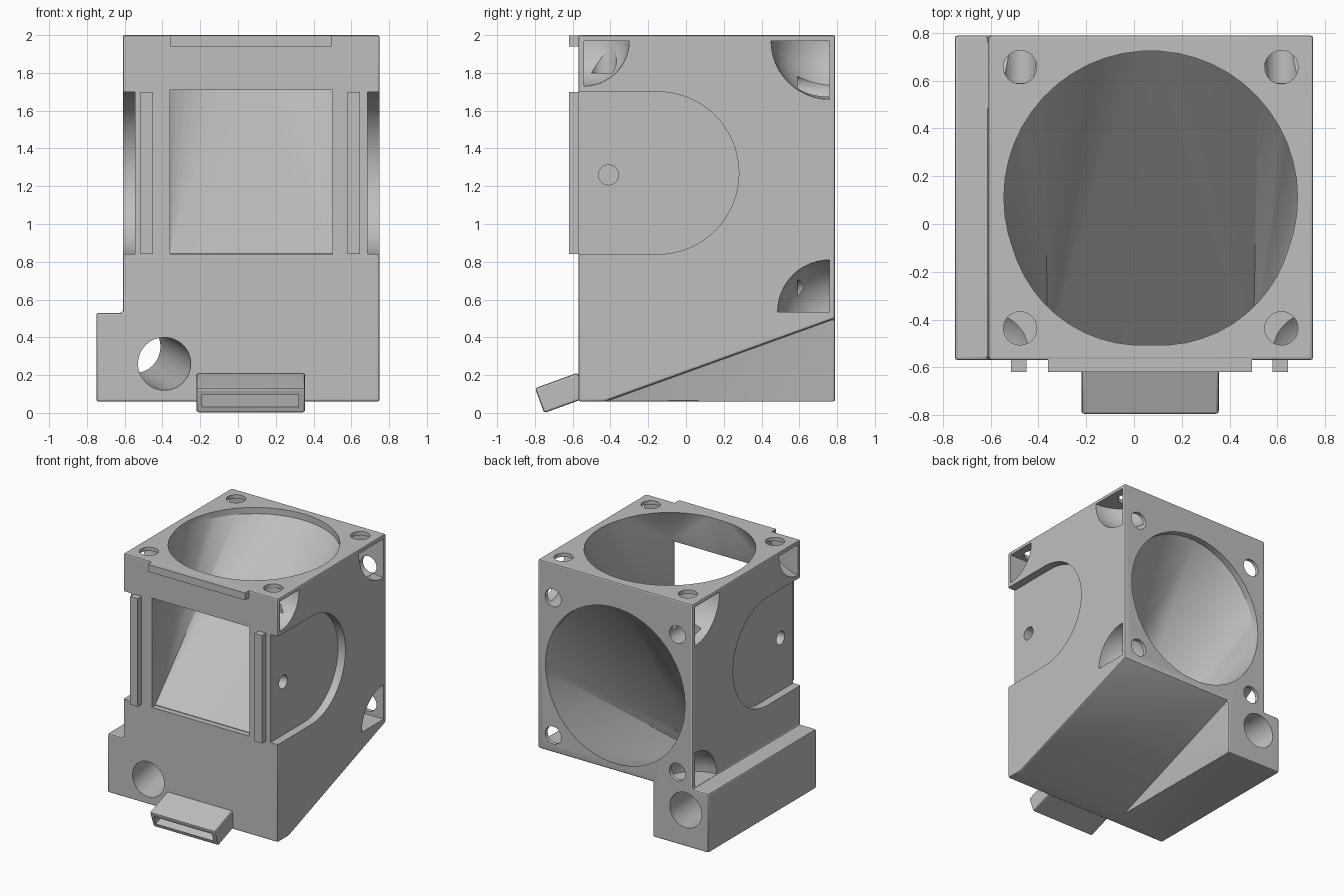
import bpy, bmesh
from math import sin, cos, pi, radians
from mathutils import Vector

cube = bpy.data.objects.get("Cube")
if cube:
    bpy.data.objects.remove(cube)

grey = bpy.data.materials.new("plastic_grey")
grey.use_nodes = True
grey.diffuse_color = (0.52, 0.52, 0.52, 1)
grey.node_tree.nodes["Principled BSDF"].inputs["Base Color"].default_value = grey.diffuse_color


def finish(name, bm):
    bmesh.ops.recalc_face_normals(bm, faces=bm.faces)
    mesh = bpy.data.meshes.new(name)
    bm.to_mesh(mesh)
    bm.free()
    mesh.materials.append(grey)
    ob = bpy.data.objects.new(name, mesh)
    bpy.context.collection.objects.link(ob)
    return ob


def hull(name, points):
    """Convex solid around a set of points."""
    bm = bmesh.new()
    for p in points:
        bm.verts.new(p)
    res = bmesh.ops.convex_hull(bm, input=bm.verts)
    loose = {g for g in res["geom_interior"] + res["geom_unused"] if isinstance(g, bmesh.types.BMVert)}
    bmesh.ops.delete(bm, geom=list(loose), context="VERTS")
    bmesh.ops.dissolve_limit(bm, angle_limit=radians(0.2), verts=bm.verts, edges=bm.edges)
    return finish(name, bm)


def ring(center, radius, axis, n=50):
    """Circle of points around an x, y or z axis."""
    a, b = {"x": (1, 2), "y": (0, 2), "z": (0, 1)}[axis]
    pts = []
    for i in range(n):
        p = Vector(center)
        p[a] += radius * cos(2 * pi * i / n)
        p[b] += radius * sin(2 * pi * i / n)
        pts.append(p)
    return pts


def box_points(xs, ys, zs):
    return [(x, y, z) for x in xs for y in ys for z in zs]


def box(name, xs, ys, zs):
    return hull(name, box_points(xs, ys, zs))


def rod(name, start, end, radius, axis, n=32):
    return hull(name, ring(start, radius, axis, n) + ring(end, radius, axis, n))


def bevel(ob, width):
    mod = ob.modifiers.new("edge_round", "BEVEL")
    mod.width, mod.segments = width, 2
    mod.limit_method, mod.angle_limit = "ANGLE", radians(40)


def cut(ob, cutter):
    mod = ob.modifiers.new("cut", "BOOLEAN")
    mod.operation, mod.solver, mod.object = "DIFFERENCE", "EXACT", cutter
    cutter.hide_render = True


def apply_all(ob):
    bpy.ops.object.select_all(action="DESELECT")
    ob.select_set(True)
    bpy.context.view_layer.objects.active = ob
    for mod in list(ob.modifiers):
        bpy.ops.object.modifier_apply(modifier=mod.name)
    bpy.ops.object.shade_smooth_by_angle(angle=radians(20))


LEFT, RIGHT, FRONT, BACK, BASE, TOP = -0.61, 0.75, -0.57, 0.79, 0.06, 2.0
MID_X, MID_Y, FAN_Z = 0.07, 0.11, 1.18
FAN_R, SCREW, SCREW_R = 0.615, 0.547, 0.07

# Main body: stepped outline extruded from front to back
bm = bmesh.new()
outline = [(-0.75, BASE), (RIGHT, BASE), (RIGHT, TOP), (LEFT, TOP), (LEFT, 0.53), (-0.75, 0.53)]
face = bm.faces.new([bm.verts.new((x, FRONT, z)) for x, z in outline])
ext = bmesh.ops.extrude_face_region(bm, geom=[face])
bmesh.ops.translate(bm, vec=(0, BACK - FRONT, 0),
                    verts=[v for v in ext["geom"] if isinstance(v, bmesh.types.BMVert)])
body = finish("body", bm)

# Sloping underside
slope = 0.44 / 1.22
wedge = hull("slope_cutter", [(x, y, z) for x in (-0.26, 1) for y, z in
                              ((-0.43 - 0.1 / slope, BASE - 0.1), (1, 0.5 + 0.21 * slope), (1, BASE - 0.1))])
cut(body, wedge)
bevel(body, 0.012)
cutters = [wedge]

# Upper duct: round top fan opening narrowing to the square front window
win_x, win_z = (-0.36, 0.50), (0.84, 1.71)
upper = hull("upper_duct_cutter", ring((MID_X, MID_Y, 2.03), FAN_R, "z") +
             ring((MID_X, MID_Y, 1.95), FAN_R, "z") + box_points(win_x, (-0.53,), win_z))
window = box("window_cutter", win_x, (-0.7, -0.525), win_z)

# Lower duct: round back fan opening narrowing to the flat nozzle slot
tilt = Vector((0, cos(radians(20)), sin(radians(20))))
across = Vector((0, -tilt.z, tilt.y))
mouth = Vector((0, -0.775, 0.065))


def slab(width, half_height, distances):
    """Corners of a flat bar running along the nozzle axis."""
    return [mouth + tilt * d + across * h + Vector((x, 0, 0))
            for d in distances for h in (-half_height, half_height) for x in width]


slot_x = (-0.19, 0.32)
lower = hull("lower_duct_cutter", ring((MID_X, 0.82, FAN_Z), FAN_R, "y") +
             ring((MID_X, 0.74, FAN_Z), FAN_R, "y") + slab(slot_x, 0.036, (0.28,)))
slot = hull("slot_cutter", slab(slot_x, 0.035, (-0.1, 0.29)))
cutters += [upper, window, lower, slot]

# Slanted cable hole through the side block
cutters.append(rod("cable_hole_cutter", (-0.372, -0.72, 0.25), (-0.568, 0.94, 0.36), 0.14, "y"))

# Screw holes around both fan openings
for sx in (-1, 1):
    for s in (-1, 1):
        x, y, z = MID_X + sx * SCREW, MID_Y + s * SCREW, FAN_Z + s * SCREW
        cutters.append(rod("top_screw_cutter", (x, y, 1.8), (x, y, 2.1), SCREW_R, "z", 24))
        cutters.append(rod("back_screw_cutter", (x, 0.59, z), (x, 0.9, z), SCREW_R, "y", 24))

# Side features, repeated on both sides
for side, sx in ((LEFT, -1), (RIGHT, 1)):
    # Rounded recess with a small blind hole
    floor, out = side - sx * 0.065, side + sx * 0.1
    pts = []
    for x in (floor, out):
        pts += ring((x, -0.15, 1.27), 0.43, "x", 64) + box_points((x,), (-0.8,), (0.84, 1.70))
    cutters.append(hull("recess_cutter", pts))
    cutters.append(rod("pin_hole_cutter", (floor - sx * 0.1, -0.41, 1.26), (out, -0.41, 1.26), 0.053, "x", 24))
    # Ball-shaped nut pockets in three corners
    for y, z, dy, dz, r in ((-0.54, 1.97, 1, -1, 0.24), (0.76, 1.97, -1, -1, 0.31), (0.76, 0.535, -1, 1, 0.275)):
        pts = [(side, y, z)]
        for i in range(13):
            a = pi / 2 * i / 12
            for j in range(25):
                b = pi * j / 24 - pi / 2
                pts.append((side + r * sin(b), y + dy * r * cos(b) * cos(a), z + dz * r * cos(b) * sin(a)))
        cutters.append(hull("pocket_cutter", pts))

for c in cutters[1:]:
    cut(body, c)
apply_all(body)

# Flat outlet nozzle
nozzle = hull("nozzle", slab((-0.22, 0.355), 0.07, (0, 0.24)))
bevel(nozzle, 0.012)
for c in (lower, slot):
    cut(nozzle, c)
apply_all(nozzle)

# Raised rails on the front
rail_y = (-0.62, FRONT + 0.01)
box("top_rail", (-0.36, 0.495), rail_y, (1.94, 1.998))
box("right_rail", (-0.515, -0.45), rail_y, (0.84, 1.70))
box("left_rail", (0.58, 0.645), rail_y, (0.84, 1.70))

for c in cutters:
    bpy.data.objects.remove(c)
